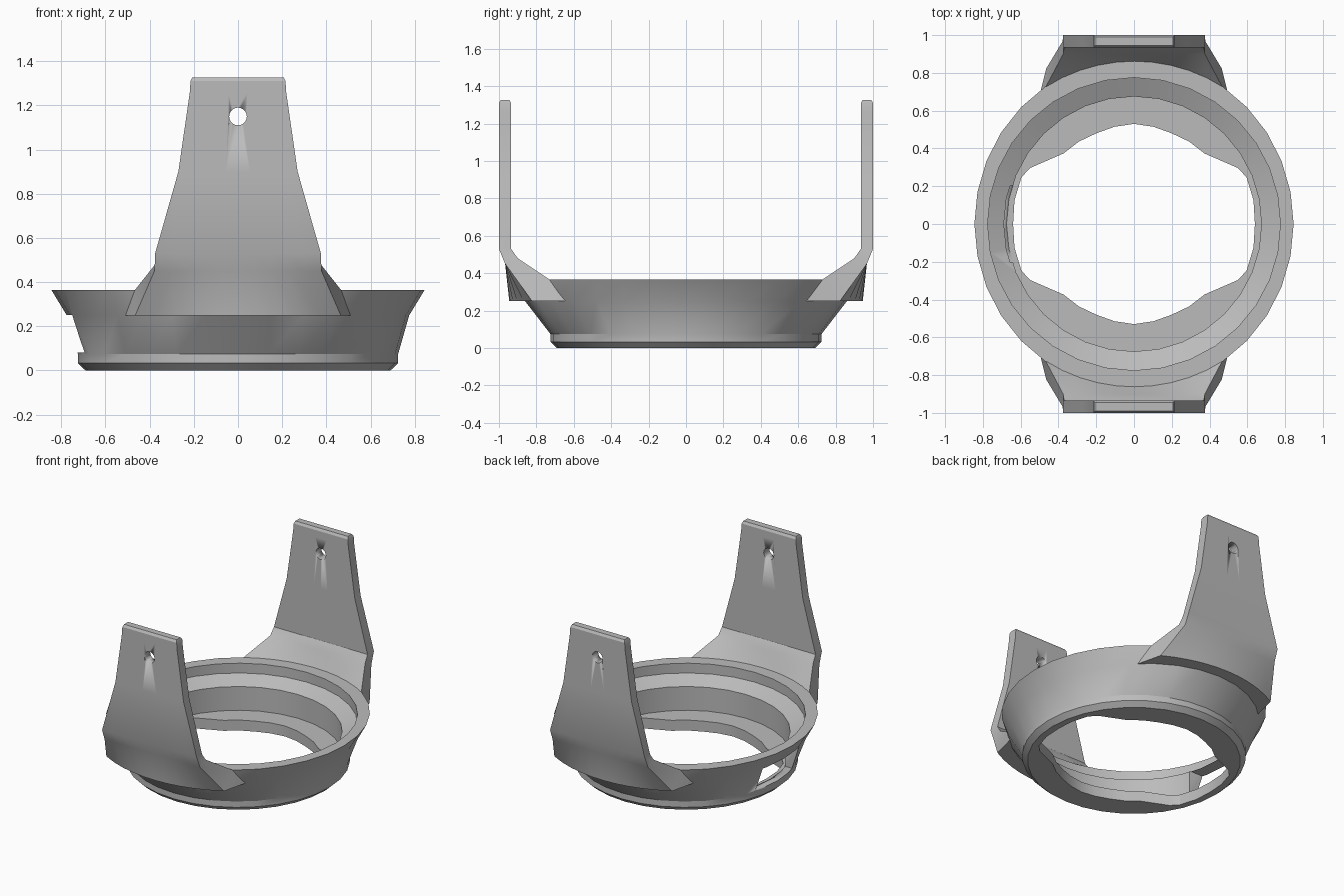
import bpy, bmesh, math
from math import sin, cos, radians, sqrt

if "Cube" in bpy.data.objects:
    bpy.data.objects.remove(bpy.data.objects["Cube"])

N = 32
grey = bpy.data.materials.new("plain grey")
grey.diffuse_color = (0.5, 0.5, 0.5, 1)
grey.use_nodes = True
grey.node_tree.nodes["Principled BSDF"].inputs["Base Color"].default_value = grey.diffuse_color


def finish(name, bm, angle=25):
    bmesh.ops.remove_doubles(bm, verts=bm.verts, dist=0.0005)
    bmesh.ops.recalc_face_normals(bm, faces=bm.faces)
    me = bpy.data.meshes.new(name)
    bm.to_mesh(me)
    bm.free()
    me.materials.append(grey)
    ob = bpy.data.objects.new(name, me)
    bpy.context.collection.objects.link(ob)
    bpy.ops.object.select_all(action='DESELECT')
    ob.select_set(True)
    bpy.context.view_layer.objects.active = ob
    bpy.ops.object.shade_smooth_by_angle(angle=radians(angle))
    return ob


def cut(ob, cutter):
    cutter.hide_render = True
    cutter.display_type = 'WIRE'
    m = ob.modifiers.new("cut", 'BOOLEAN')
    m.operation, m.solver, m.object = 'DIFFERENCE', 'EXACT', cutter


def oval(rx, ry, z):
    return [(rx * cos(2 * math.pi * k / N), ry * sin(2 * math.pi * k / N), z) for k in range(N)]


# Bottom opening: round at the sides, narrowed by a lip at front and back
def opening(z):
    radii = [.64, .645, .645, .625, .528, .525, .52, .525, .53]
    pts = []
    for k in range(N):
        q = k % 16
        q = 16 - q if q > 8 else q
        a = radians(28.3) if q == 3 else radians(11.25 * q)
        sx = 1 if k <= 8 or k >= 24 else -1
        sy = 1 if k <= 16 else -1
        pts.append((sx * radii[q] * cos(a), sy * radii[q] * sin(a), z))
    return pts


# Bezel ring: closed loft of outer wall, rim, inner steps and opening
loops = [oval(.69, .69, 0), oval(.725, .725, .033), oval(.725, .725, .075),
         oval(.775, .86, .25), oval(.845, .875, .365),
         oval(.775, .775, .365), oval(.775, .775, .295), oval(.675, .675, .245),
         oval(.675, .675, .075), opening(.075), opening(0)]
bm = bmesh.new()
rings = [[bm.verts.new(p) for p in lp] for lp in loops]
for a, b in zip(rings, rings[1:] + rings[:1]):
    for k in range(N):
        j = (k + 1) % N
        bm.faces.new((a[k], a[j], b[j], b[k]))
bezel = finish("bezel_ring", bm)

# Side window through the ring wall
bm = bmesh.new()
bmesh.ops.create_cube(bm, size=1)
bmesh.ops.scale(bm, vec=(.5, .41, .17), verts=bm.verts)
bmesh.ops.translate(bm, vec=(-.8, 0, .167), verts=bm.verts)
cut(bezel, finish("window_cutter", bm))

# Strap lug rows: height, half width, distance from centre, curved around the ring or not
OUTER = [(1.327, .207, .99, 0), (1.31, .215, 1.0, 0), (1.26, .218, 1.0, 0), (.9, .27, 1.0, 0),
         (.53, .375, 1.0, 0), (.45, .378, .967, 0), (.25, .465, .945, 1), (.25, .465, .945, 1)]
INNER = [(1.327, .207, .945, 0), (1.31, .215, .935, 0), (1.26, .218, .935, 0), (.9, .27, .935, 0),
         (.53, .37, .935, 0), (.48, .375, .90, 0), (.36, .47, .86, 1), (.25, .53, .77, 1)]
COLS = 10


def lug(name, side):
    bm = bmesh.new()

    def row(z, hw, d, curved):
        xs = [hw * (2 * i / COLS - 1) for i in range(COLS + 1)]
        return [bm.verts.new((x, side * (sqrt(d * d - x * x) if curved else d), z)) for x in xs]

    out = [row(*r) for r in OUTER]
    inn = [row(*r) for r in INNER]
    strip = out[:-1] + inn[::-1]
    for a, b in zip(strip, strip[1:] + strip[:1]):
        for i in range(COLS):
            bm.faces.new((a[i], a[i + 1], b[i + 1], b[i]))
    # Side edges of the plate
    for e in (0, COLS):
        for r in range(len(out) - 1):
            o0, o1, i1, i0 = out[r][e], out[r + 1][e], inn[r + 1][e], inn[r][e]
            if r == len(out) - 2:
                bm.faces.new((o0, i1, i0))
            else:
                bm.faces.new((o0, o1, i1, i0))
    bmesh.ops.delete(bm, geom=[v for v in bm.verts if not v.link_faces], context='VERTS')
    return finish(name, bm)


# Pin hole through both lugs
bm = bmesh.new()
bmesh.ops.create_cone(bm, cap_ends=True, segments=20, radius1=.04, radius2=.04, depth=2.4)
for v in bm.verts:
    v.co = (v.co.x, v.co.z, v.co.y + 1.15)
pin = finish("pin_hole_cutter", bm)

for name, side in (("front_lug", -1), ("back_lug", 1)):
    cut(lug(name, side), pin)
